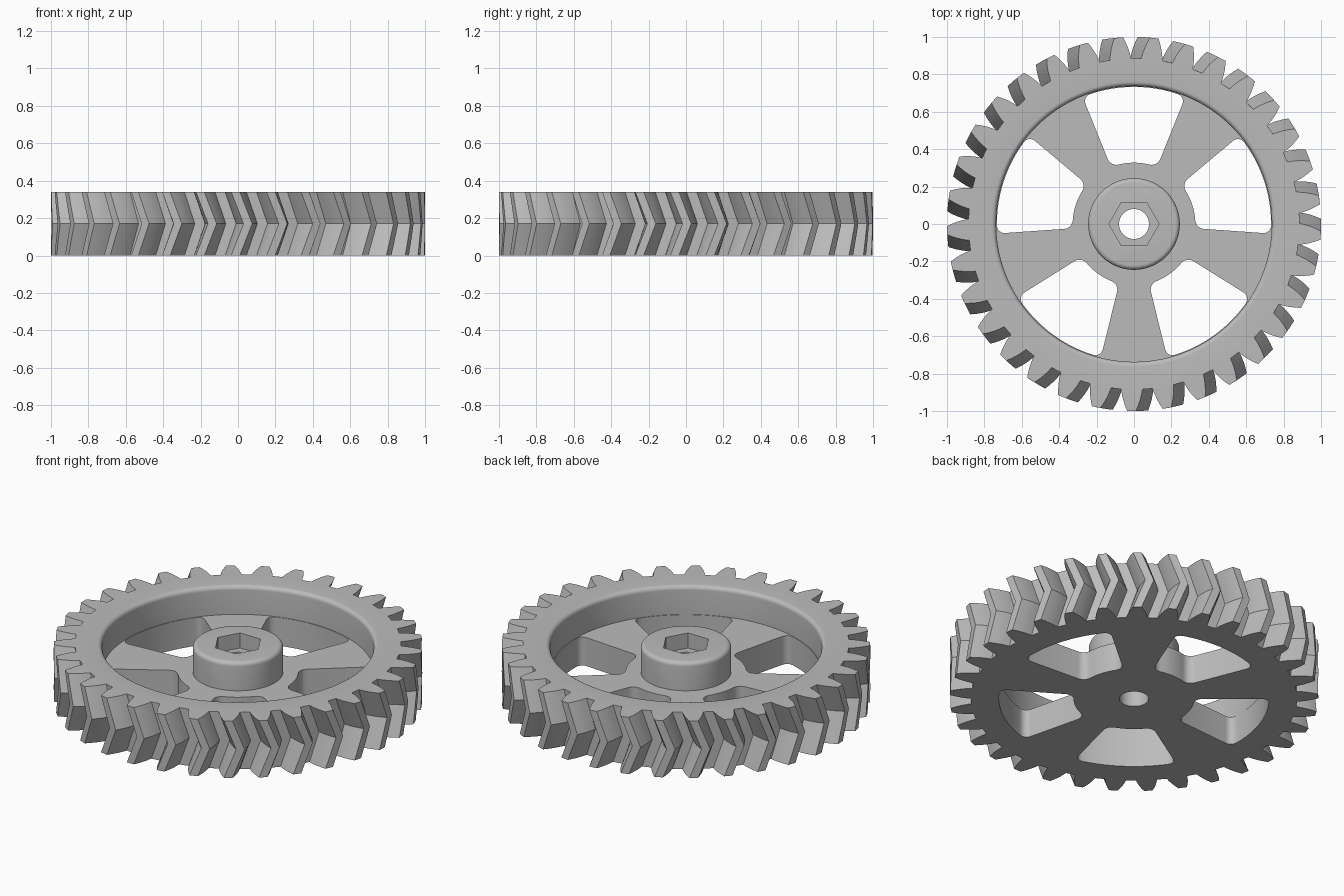
import bpy, bmesh
from math import sin, cos, asin, pi, radians, tau

if "Cube" in bpy.data.objects:
    bpy.data.objects.remove(bpy.data.objects["Cube"], do_unlink=True)

TEETH = 33
HEIGHT = 0.34
PLATE = 0.17
TWIST = radians(3.8)
START = radians(-3.5)


def polar(r, a):
    return (r * cos(a), r * sin(a))


def loft(name, rings, closed=False):
    """Skin equal point rings; cap the ends, or join last ring to first."""
    bm = bmesh.new()
    loops = [[bm.verts.new(p) for p in ring] for ring in rings]
    n = len(loops[0])
    pairs = list(zip(loops, loops[1:]))
    if closed:
        pairs.append((loops[-1], loops[0]))
    else:
        bm.faces.new(loops[0])
        bm.faces.new(loops[-1])
    for low, high in pairs:
        for i in range(n):
            j = (i + 1) % n
            bm.faces.new((low[i], low[j], high[j], high[i]))
    bmesh.ops.recalc_face_normals(bm, faces=bm.faces)
    mesh = bpy.data.meshes.new(name)
    bm.to_mesh(mesh)
    bm.free()
    obj = bpy.data.objects.new(name, mesh)
    bpy.context.scene.collection.objects.link(obj)
    return obj


def prism(name, points, z0, z1):
    return loft(name, [[(x, y, z) for x, y in points] for z in (z0, z1)])


def circle(r, n):
    return [polar(r, tau * i / n) for i in range(n)]


# Toothed blank: curved tooth flanks, twisted one way then back
flank = [(0.885, 0.057), (0.915, 0.052), (0.943, 0.045), (0.972, 0.035), (1.0, 0.023)]


def gear_ring(z):
    turn = START + TWIST * (1 - abs(z - HEIGHT / 2) / (HEIGHT / 2))
    ring = []
    for t in range(TEETH):
        mid = turn + tau * t / TEETH
        pts = [polar(r, mid - w / r) for r, w in flank]
        pts += [polar(r, mid + w / r) for r, w in reversed(flank)]
        ring += [(x, y, z) for x, y in pts]
    return ring


gear = loft("herringbone_gear", [gear_ring(HEIGHT * k / 4) for k in range(5)])

# Ring-shaped recess between rim and hub, with rounded upper lips
RIM, HUB, LIP = 0.737, 0.245, 0.025
steps = [k * pi / 12 for k in range(7)]
profile = [(HUB, PLATE), (RIM, PLATE)]
profile += [(RIM + LIP * (1 - cos(a)), HEIGHT - LIP * (1 - sin(a))) for a in steps]
profile += [(RIM + LIP, HEIGHT + 0.1), (HUB - LIP, HEIGHT + 0.1)]
profile += [(HUB - LIP * (1 - cos(a)), HEIGHT - LIP * (1 - sin(a))) for a in reversed(steps)]
SEGS = 120
sections = [[(*polar(r, tau * i / SEGS), z) for r, z in profile] for i in range(SEGS)]
cutters = [loft("recess_cutter", sections, closed=True)]


# Wedge openings between the spokes, with rounded corners
def wedge(r_in, r_out, half, f_in, f_out):
    def sweep(a, b, n):
        return [a + (b - a) * i / n for i in range(n + 1)]

    def fillet(r, t, f, a, b):
        cx, cy = polar(r, t)
        return [(cx + f * cos(d), cy + f * sin(d)) for d in sweep(a, b, 6)]

    t_out = half - asin(f_out / (r_out - f_out))
    t_in = half - asin(f_in / (r_in + f_in))
    side = half + pi / 2
    upper = [polar(r_out, a) for a in sweep(0, t_out, 8)[:-1]]
    upper += fillet(r_out - f_out, t_out, f_out, t_out, side)
    upper += fillet(r_in + f_in, t_in, f_in, side, t_in + pi)
    upper += [polar(r_in, a) for a in sweep(t_in, 0, 4)[1:]]
    return upper + [(x, -y) for x, y in reversed(upper[1:-1])]


shape = wedge(0.328, 0.733, radians(22), 0.05, 0.04)
for i in range(5):
    a = pi / 2 + tau * i / 5
    turned = [(x * cos(a) - y * sin(a), x * sin(a) + y * cos(a)) for x, y in shape]
    cutters.append(prism("spoke_gap_cutter", turned, -0.1, PLATE + 0.05))

# Shaft bore and hexagonal nut pocket
cutters.append(prism("bore_cutter", circle(0.08, 48), -0.1, HEIGHT + 0.1))
cutters.append(prism("hex_cutter", circle(0.134, 6), HEIGHT - 0.09, HEIGHT + 0.1))

# Cut everything out and keep the finished mesh
for cutter in cutters:
    cutter.hide_render = True
    mod = gear.modifiers.new("cut", "BOOLEAN")
    mod.operation = "DIFFERENCE"
    mod.solver = "EXACT"
    mod.object = cutter
bpy.context.view_layer.update()
graph = bpy.context.evaluated_depsgraph_get()
finished = bpy.data.meshes.new_from_object(gear.evaluated_get(graph))
gear.modifiers.clear()
gear.data = finished
for cutter in cutters:
    bpy.data.objects.remove(cutter, do_unlink=True)

# Single grey material
grey = bpy.data.materials.new("light_grey")
grey.use_nodes = True
colour = (0.5, 0.5, 0.5, 1)
grey.diffuse_color = colour
grey.node_tree.nodes["Principled BSDF"].inputs["Base Color"].default_value = colour
gear.data.materials.clear()
gear.data.materials.append(grey)

bpy.ops.object.select_all(action="DESELECT")
gear.select_set(True)
bpy.context.view_layer.objects.active = gear
bpy.ops.object.shade_smooth_by_angle(angle=radians(25))
